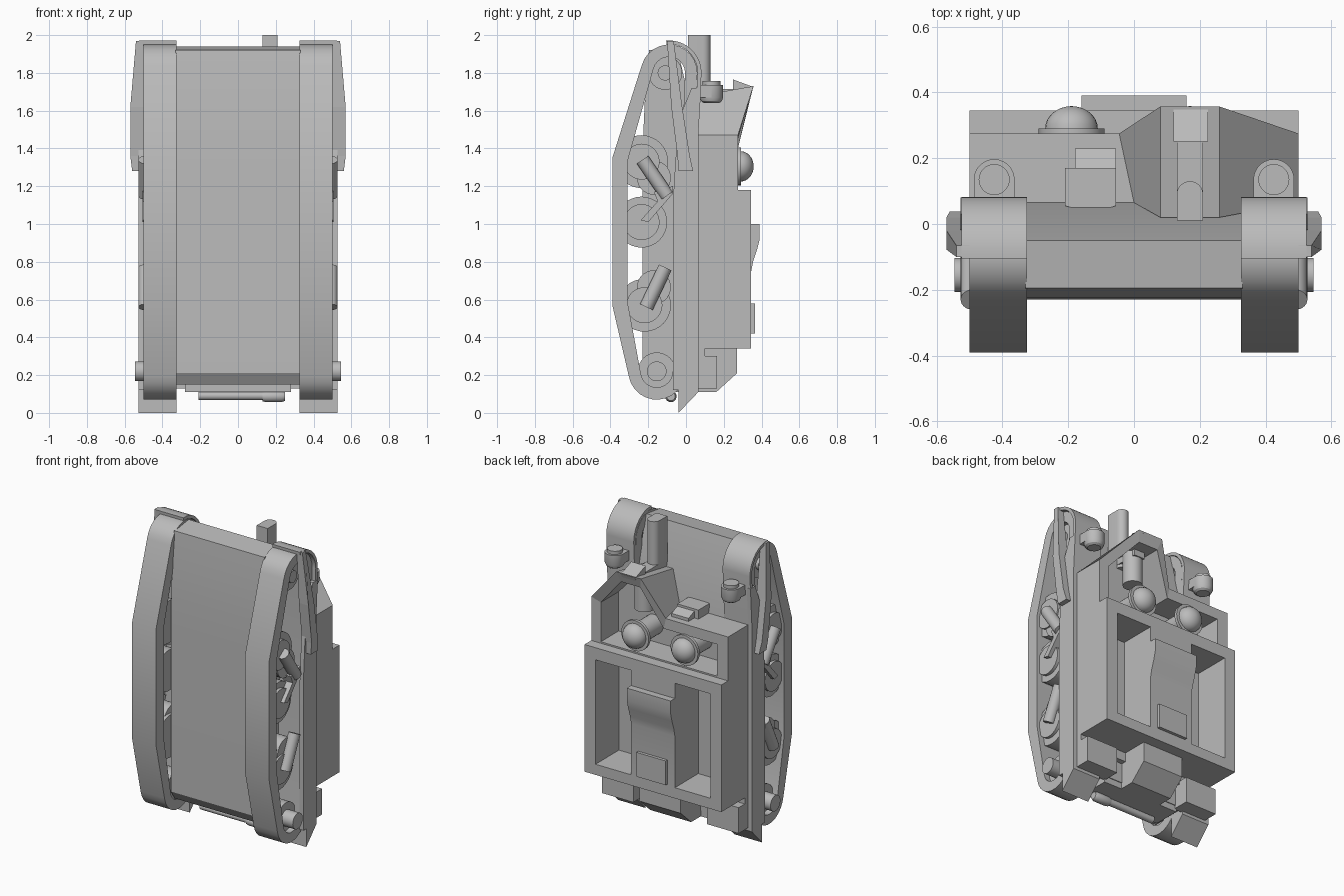
import bpy, bmesh, math
from mathutils import Vector

if "Cube" in bpy.data.objects:
    bpy.data.objects.remove(bpy.data.objects["Cube"])

GREY = (0.5, 0.5, 0.5, 1)
mat = bpy.data.materials.new("plain grey")
mat.use_nodes = True
mat.diffuse_color = GREY
mat.node_tree.nodes["Principled BSDF"].inputs["Base Color"].default_value = GREY


def finish(name, bm, smooth=True):
    bmesh.ops.recalc_face_normals(bm, faces=bm.faces)
    me = bpy.data.meshes.new(name)
    bm.to_mesh(me)
    bm.free()
    ob = bpy.data.objects.new(name, me)
    bpy.context.collection.objects.link(ob)
    me.materials.append(mat)
    if smooth:
        bpy.ops.object.select_all(action='DESELECT')
        ob.select_set(True)
        bpy.context.view_layer.objects.active = ob
        bpy.ops.object.shade_smooth_by_angle(angle=math.radians(28))
    return ob


def loft(name, loops, closed=False, floor=False, smooth=True):
    """Skin a list of equal-length loops; closed joins the last to the first."""
    bm = bmesh.new()
    rows = [[bm.verts.new(p) for p in loop] for loop in loops]
    pairs = list(zip(rows, rows[1:])) + ([(rows[-1], rows[0])] if closed else [])
    n = len(rows[0])
    for a, b in pairs:
        for i in range(n):
            j = (i + 1) % n
            bm.faces.new((a[i], a[j], b[j], b[i]))
    if not closed:
        bm.faces.new(rows[0])
        bm.faces.new(rows[-1])
    elif floor:
        bm.faces.new(rows[-1])
    return finish(name, bm, smooth)


def slab(name, profile, x0, x1):
    """Extrude a (y, z) profile along x."""
    return loft(name, [[(x, y, z) for y, z in profile] for x in (x0, x1)])


def box(name, x0, x1, y0, y1, z0, z1):
    return slab(name, [(y0, z0), (y1, z0), (y1, z1), (y0, z1)], x0, x1)


def lathe(name, start, end, rings, sides=28):
    """Turned part: rings of (fraction along the axis, radius)."""
    a, b = Vector(start), Vector(end)
    q = (b - a).to_track_quat('Z', 'Y')
    turn = [i * math.tau / sides for i in range(sides)]
    return loft(name, [[a.lerp(b, t) + q @ Vector((r * math.cos(u), r * math.sin(u), 0))
                        for u in turn] for t, r in rings])


def rod(name, start, end, r, sides=28):
    return lathe(name, start, end, [(0, r), (1, r)], sides)


def arc(cy, cz, r, a0, a1, n=12):
    step = math.radians(a1 - a0) / n
    return [(cy + r * math.cos(math.radians(a0) + i * step),
             cz + r * math.sin(math.radians(a0) + i * step)) for i in range(n + 1)]


# Lower hull with curved nose
slab("lower_hull", [(-.19, .15), (-.23, .21), (-.23, 1.3), (-.225, 1.5), (-.215, 1.72),
                    (-.195, 1.92), (-.05, 1.94), (.065, 1.47), (.065, .15)], -.33, .33)

# Rear open compartment
def rect(x, z0, z1, y):
    return [(-x, y, z0), (x, y, z0), (x, y, z1), (-x, y, z1)]

loft("rear_compartment", [rect(.5, .34, 1.18, .06), rect(.5, .34, 1.18, .345),
                          rect(.42, .41, 1.1, .345), rect(.42, .41, 1.1, .1)], True, True)
slab("engine_cover", [(.08, 1.12), (.345, 1.12), (.345, 1.0), (.39, 1.0), (.39, .92), (.375, .86),
                      (.355, .8), (.345, .75), (.345, .4), (.08, .4)], -.16, .16)
box("engine_panel", -.107, .107, .3, .365, .42, .58)

# Front compartment with the faceted gun bay
top = [(.5, .275, 1.18), (.5, .275, 1.47), (.26, .357, 1.73), (.08, .357, 1.73),
       (-.045, .275, 1.47), (-.5, .275, 1.47), (-.5, .275, 1.18)]
base = [(.5, .065, 1.18), (.5, .065, 1.47), (.26, .02, 1.67), (.08, .02, 1.67),
        (0, .065, 1.47), (-.5, .065, 1.47), (-.5, .065, 1.18)]
inner = [(.43, .275, 1.19), (.43, .275, 1.45), (.24, .335, 1.66), (.1, .335, 1.66),
         (-.03, .275, 1.4), (-.42, .275, 1.4), (-.42, .275, 1.19)]
loft("front_compartment", [base, top, inner, [(x, .09, z) for x, y, z in inner]], True, True, False)

# Gun, breech and hood
gun = [(.13, .01), (.21, .01)] + arc(.17, .09, .04, 0, 180)
loft("gun_barrel", [[(x, y, z) for x, y in gun] for z in (1.6, 2)])
box("gun_slot_plate", .13, .21, .05, .255, 1.62, 1.715)
slab("gun_hood", [(.25, 1.68), (.25, 1.765), (.357, 1.725), (.34, 1.68)], .12, .225)
rod("gun_breech", (.17, .19, 1.45), (.17, .19, 1.68), .06)

# Driver's vision port
port = [(-.21, .055), (-.17, .045), (-.09, .045), (-.055, .055), (-.055, .17), (-.21, .17)]
loft("vision_port", [[(x, y, z) for x, y in port] for z in (1.46, 1.53)], smooth=False)
slab("vision_flap", [(.17, 1.46), (.23, 1.46), (.23, 1.49), (.17, 1.515)], -.18, -.055)

# Two crew heads with brimmed helmets
dome = [(.29 + .068 * math.sin(t * math.pi / 16), .08 * math.cos(t * math.pi / 16))
        for t in range(8)]
shape = [(.09, .065), (.265, .065), (.27, .1), (.29, .1)] + dome + [(.358, .004)]
for side, x in (("left", .17), ("right", -.19)):
    lathe(side + "_crew_helmet", (x, 0, 1.305), (x, 1, 1.305), shape)

# Rear stowage boxes and exhaust
slab("rear_gearbox", [(.0, .35), (.27, .35), (.27, .21), (.16, .11), (.0, .11)], -.15, .15)
rod("exhaust_pipe", (-.21, -.08, .09), (.25, -.08, .09), .022)
lathe("exhaust_end", (.13, -.08, .087), (.25, -.08, .087), [(0, .026), (.15, .03), (.85, .03), (1, .022)])
box("exhaust_bracket", -.28, .28, -.12, .06, .11, .17)

# Running gear, built once for each side
for side, s in (("left", 1), ("right", -1)):
    # Track belt
    def belt(r, y, z0, z1):
        return (arc(-.155, .22, r, 0, -170) + [(y, z0), (y, z1)] + arc(-.09, 1.8, r, 165, 0))
    outer, inside = belt(.15, -.39, .57, 1.35), belt(.085, -.31, .59, 1.33)
    loft(side + "_track", [[(s * x, y, z) for y, z in p] for p, x in
                           ((outer, .325), (outer, .5), (inside, .5), (inside, .325))], True)

    # Wheels with raised hubs
    for name, y, z, r, hub in (("front_wheel", -.11, 1.8, .09, .04), ("road_wheel_1", -.235, 1.33, .14, .095),
                               ("road_wheel_2", -.235, 1.01, .135, .095), ("road_wheel_3", -.22, .57, .14, .095),
                               ("sprocket", -.155, .22, .1, .052)):
        rod(side + "_" + name, (s * .34, y, z), (s * .46, y, z), r, 32)
        rod(side + "_" + name + "_hub", (s * .4, y, z),
            (s * (.545 if name == "sprocket" else .48), y, z), hub)

    # Suspension springs and brackets
    for i, (y0, z0, y1, z1) in enumerate(((-.23, 1.34, -.1, 1.15), (-.21, .56, -.11, .77))):
        rod(f"{side}_spring_{i + 1}", (s * .49, y0, z0), (s * .49, y1, z1), .037)
        rod(f"{side}_bracket_{i + 1}", (s * .36, -.17, (z0 + z1) / 2), (s * .47, -.17, (z0 + z1) / 2), .09)
    slab(side + "_rocker_arm", [(-.24, 1.02), (-.2, 1.01), (-.07, 1.16), (-.07, 1.2), (-.17, 1.17),
                                (-.15, 1.12)], s * .44, s * .505)

    # Mudguard, skirt, rear flap and sloping front strip
    slab(side + "_mudguard", arc(-.09, 1.8, .172, 95, 0) + [(.065, 1.47), (.065, .11), (.04, .11), (.04, 1.47)]
         + arc(-.09, 1.8, .152, 0, 95), s * .325, s * .525)
    slab(side + "_skirt", [(-.07, .12), (-.07, 1.1), (-.055, 1.35), (-.02, 1.6), (.03, 1.72), (.08, 1.72),
                           (.065, 1.47), (.065, .12)], s * .5, s * .527)
    slab(side + "_rear_flap", [(-.04, 0), (.065, .11), (.065, .25), (.03, .25), (-.04, .15)],
         s * .325, s * .527)
    strip = [(.54, -.1, 1.97), (.54, -.065, 1.97), (.57, -.02, 1.62), (.57, .02, 1.36),
             (.56, .038, 1.28), (.56, -.04, 1.28), (.57, -.045, 1.36), (.57, -.078, 1.62)]
    loft(side + "_front_strip", [[(s * .5, y, z) for x, y, z in strip],
                                 [(s * x, y, z) for x, y, z in strip]], smooth=False)

    # Headlight
    lathe(side + "_headlight", (s * .425, .135, 0), (s * .425, .135, 1),
          [(1.64, .04), (1.65, .054), (1.67, .062), (1.735, .062), (1.735, .047), (1.757, .047)])
    box(side + "_headlight_mount", s * .363, s * .487, .04, .135, 1.67, 1.735)

    # Rear stowage box
    box(side + "_rear_box", s * .27, s * .5, .05, .165, .13, .3)
box("rear_apron", -.5, .5, .03, .1, .28, .36)
